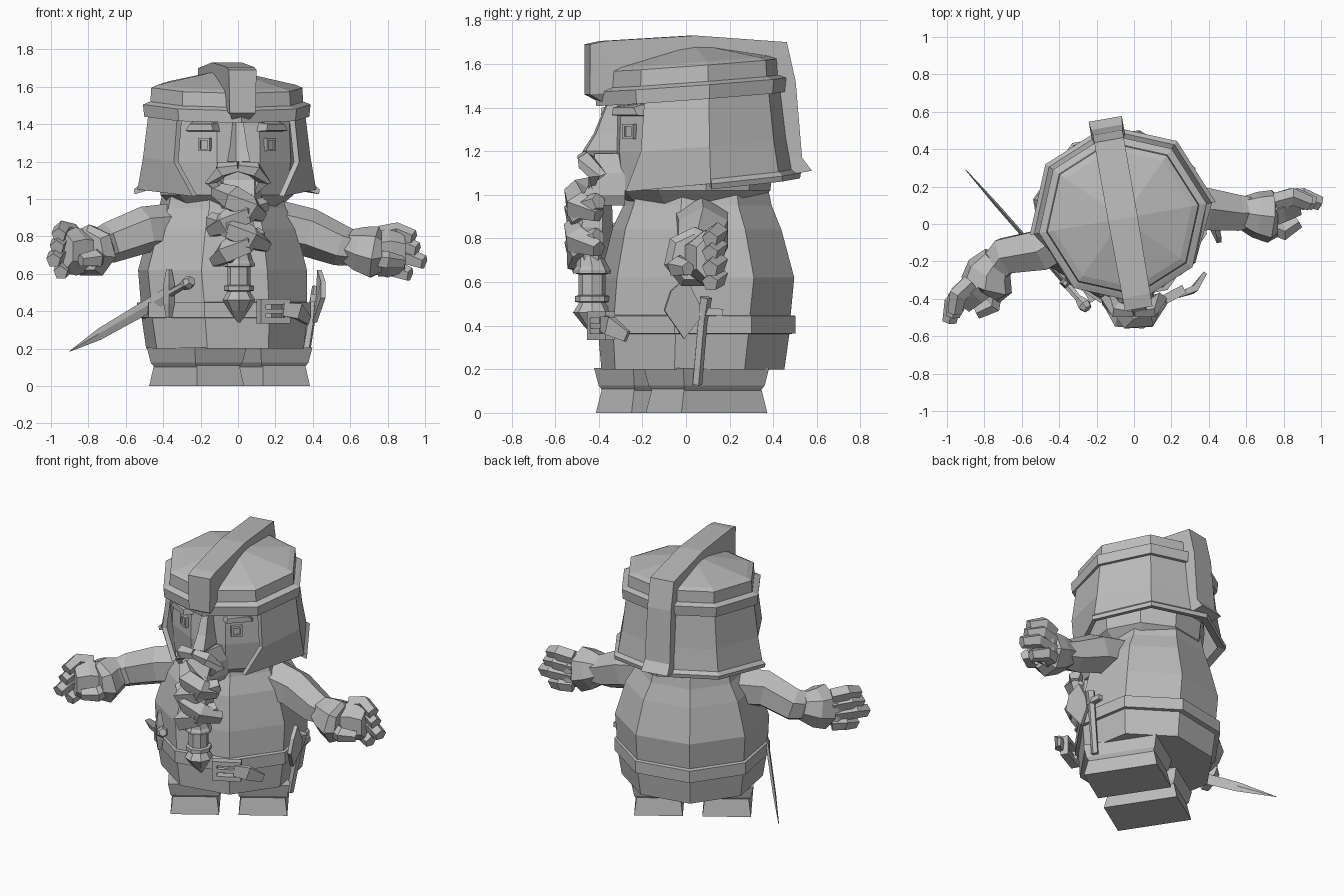
import bpy, bmesh, math
from mathutils import Vector, Matrix

if "Cube" in bpy.data.objects:
    bpy.data.objects.remove(bpy.data.objects["Cube"])

grey = bpy.data.materials.new("plain_grey")
grey.diffuse_color = (0.5, 0.5, 0.5, 1)
grey.use_nodes = True
grey.node_tree.nodes["Principled BSDF"].inputs["Base Color"].default_value = grey.diffuse_color
I = Matrix.Identity(4)


def rot(deg, axis='Z'):
    return Matrix.Rotation(math.radians(deg), 4, axis)


def mesh(name, verts, faces, m=I, thick=0):
    me = bpy.data.meshes.new(name)
    me.from_pydata([m @ Vector(v) for v in verts], [], faces)
    bm = bmesh.new()
    bm.from_mesh(me)
    bmesh.ops.recalc_face_normals(bm, faces=bm.faces)
    bm.to_mesh(me)
    bm.free()
    me.materials.append(grey)
    ob = bpy.data.objects.new(name, me)
    bpy.context.collection.objects.link(ob)
    if thick:
        mod = ob.modifiers.new("thickness", 'SOLIDIFY')
        mod.thickness, mod.offset = thick, 0
    return ob


def loft(name, rings, m=I, closed=True, cap=True, thick=0):
    n = len(rings[0])
    verts = [p for r in rings for p in r]
    faces = [(i*n + j, i*n + (j+1) % n, (i+1)*n + (j+1) % n, (i+1)*n + j)
             for i in range(len(rings)-1) for j in range(n if closed else n-1)]
    if cap:
        faces += [tuple(range(n)), tuple(range(len(verts)-n, len(verts)))]
    return mesh(name, verts, faces, m, thick)


def tube(name, pts, radii, sides=6, m=I, phase=0.0):
    """Sweep along pts; each radius is a number or (upward, sideways)."""
    pts = [Vector(p) for p in pts]
    rings = []
    for i, p in enumerate(pts):
        t = (pts[min(i+1, len(pts)-1)] - pts[max(i-1, 0)]).normalized()
        ref = Vector((0, 0, 1)) if abs(t.z) < 0.9 else Vector((0, 1, 0))
        u = (ref - t * ref.dot(t)).normalized()
        v = t.cross(u)
        a, b = radii[i] if isinstance(radii[i], tuple) else (radii[i],) * 2
        rings.append([p + u*a*math.cos(w) + v*b*math.sin(w)
                      for w in (phase + k*2*math.pi/sides for k in range(sides))])
    return loft(name, rings, m)


def rect(x, y, z):
    return [(-x, -y, z), (x, -y, z), (x, y, z), (-x, y, z)]


def box(name, c, size, m=I):
    x, y, z = (s/2 for s in size)
    loft(name, [rect(x, y, -z), rect(x, y, z)], Matrix.Translation(c) @ m)


def ring(rx, ry, z, cx=0, cy=0, n=8, tilt=0):
    out = []
    for k in range(n):
        w = 2*math.pi*k/n
        y = cy + ry*math.sin(w)
        out.append((cx + rx*math.cos(w), y, z + tilt*y))
    return out


# ---- boots and trousers, turned with the body
for side, s in (("left", -1), ("right", 1)):
    F = Matrix.Translation((-.045, -.02, 0)) @ rot(33) @ Matrix.Translation((s*.21, 0, 0))
    loft(side + "_boot", [rect(.15, .235, 0), rect(.135, .21, .115)], F)
    loft(side + "_trouser", [rect(.135, .205, .10), rect(.15, .22, .125), rect(.165, .235, .205)], F)

# ---- coat and belt
B = Matrix.Translation((-0.075, 0.04, 0)) @ rot(33)
loft("coat", [ring(rx, ry, z, 0, cy) for z, rx, ry, cy in (
    (.20, .435, .425, -.01), (.36, .46, .44, -.005), (.45, .465, .44, .0), (.62, .475, .44, .015),
    (.84, .41, .39, .01), (.95, .345, .35, .015), (1.08, .31, .32, .02))], B)
loft("belt", [ring(r, r-.012, z) for z, r in ((.36, .44), (.365, .48), (.445, .48), (.45, .44))], B)

# ---- buckle with hanging belt end
K = rot(28)
for s in (-1, 1):
    box("buckle_bar", Vector((.19, -.39, .40)) + K @ Vector((s*.075, 0, 0)), (.03, .05, .13), K)
    box("buckle_rail", (.19, -.39, .40 + s*.05), (.17, .05, .03), K)
box("buckle_pin", (.19, -.40, .40), (.12, .025, .025), K)
tube("belt_end", [(.24, -.38, .41), (.32, -.35, .40), (.375, -.27, .35)],
     [(.05, .02), (.06, .025), (.035, .015)], 4, phase=math.pi/4)

# ---- head core
H = Matrix.Translation((-0.06, 0.03, 0)) @ rot(10)
loft("face", [ring(r, r, z, n=10) for z, r in ((.95, .28), (1.02, .36), (1.2, .38), (1.46, .37))], H)
for s in (-1, 1):
    # square eyes with a raised rim, and slanting brows
    E = H @ Matrix.Translation((s*.175, -.322, 1.29)) @ rot(s*36)
    loft("eye", [[(x*r, y, z*r) for x, z in ((-1, -1), (1, -1), (1, 1), (-1, 1))]
                 for r, y in ((.035, .02), (.035, -.015), (.022, -.015), (.022, -.004))], E)
    loft("eyebrow", [[(s*x, -.005 - d, z) for x, z in q] for d, q in (
        (-.03, ((-.09, 1.36), (.10, 1.36), (.07, 1.42), (-.08, 1.41))),
        (.045, ((-.08, 1.365), (.085, 1.365), (.06, 1.40), (-.07, 1.40))))],
         H @ Matrix.Translation((s*.18, -.315, 0)) @ rot(s*36))
# nose: narrow bridge, broad tip
loft("nose", [[(-w, -.33, z), (-w*.6, y, z), (w*.6, y, z), (w, -.33, z)] for z, w, y in (
    (1.44, .03, -.39), (1.28, .05, -.455), (1.20, .065, -.505), (1.17, .05, -.46))], H)

# ---- helmet
T = 0.075
loft("helmet_dome", [ring(r, r, z, tilt=T) for z, r in (
    (1.44, .38), (1.44, .448), (1.505, .455), (1.515, .43), (1.52, .415), (1.595, .41),
    (1.61, .375), (1.69, .02))], H)
# skirt with cheek guards, open at the face
rows = []
for z, r, front in ((1.46, .41, 42), (1.22, .44, 42), (1.05, .47, 56)):
    row = []
    for a in [-front, 0, 45, 90, 135, 180, 180 + front]:
        rr = r - .05 if a < -50 or a > 230 else r
        x, y = rr*math.cos(math.radians(a)), rr*math.sin(math.radians(a))
        row.append((x, y, z + y*(.1 if z < 1.1 else T)))
    rows.append(row)
loft("helmet_skirt", rows, H, closed=False, cap=False, thick=.03)
rim = [[(r*math.cos(k*math.pi/4), r*math.sin(k*math.pi/4), z + .1*r*math.sin(k*math.pi/4))
        for r, z in ((.46, 1.09), (.505, 1.05), (.50, 1.025), (.45, 1.04))] for k in range(5)]
loft("helmet_rim", rim, H)
# crest running from the brow over the top and down the back
crest = [(.045, -.42, 1.42, -.39, 1.44), (.07, -.49, 1.46, -.37, 1.47), (.075, -.49, 1.69, -.33, 1.54),
         (.075, -.42, 1.705, -.30, 1.57), (.08, 0, 1.73, 0, 1.62), (.08, .425, 1.70, .33, 1.57),
         (.08, .466, 1.52, .36, 1.45), (.085, .495, 1.17, .40, 1.17), (.09, .54, 1.11, .42, 1.09)]
loft("helmet_crest", [[(-w, yo, zo), (w, yo, zo), (w, yi, zi), (-w, yi, zi)]
                      for w, yo, zo, yi, zi in crest], H)

# ---- moustache and braided beard
for s in (-1, 1):
    tube("moustache", [(0, -.47, 1.17), (s*.09, -.46, 1.155), (s*.135, -.41, 1.09), (s*.07, -.44, 1.02)],
         [.03, .045, .045, .02], 5)
loft("muzzle", [[(.005 - w, -.28, z), (.005 - w*.7, y, z), (.005 + w*.7, y, z), (.005 + w, -.28, z)]
                for z, w, y in ((1.19, .09, -.42), (1.10, .12, -.42), (1.0, .12, -.47), (.95, .09, -.45))])
tube("beard_core", [(.005, -.42, 1.0), (.005, -.43, .85), (.005, -.435, .69)], [.08, .095, .06], 6)
for i in range(4):
    s, z, w = (-1)**i, .99 - .08*i, (.12, .14, .15, .12)[i]
    tube("beard_strand", [(-s*w, -.40, z + .06), (-s*.03, -.495, z + .015), (s*.06, -.495, z - .04),
                          (s*w, -.40, z - .08)], [.04, .07, .07, .04], 5)
loft("beard_tail", [ring(r, r, z, .005, y, 8) for z, r, y in (
    (.72, .06, -.44), (.67, .075, -.43), (.655, .085, -.43), (.64, .085, -.43), (.635, .062, -.43),
    (.54, .062, -.43), (.535, .08, -.43), (.51, .08, -.43), (.505, .06, -.43), (.46, .088, -.43),
    (.40, .05, -.42), (.34, .008, -.40))])

# ---- arms and gloved hands
tube("left_arm", [(-.28, 0, .85), (-.50, -.14, .835), (-.69, -.17, .765), (-.77, -.26, .74)],
     [.135, .125, .11, .09], 6)
tube("right_arm", [(.18, .07, .86), (.38, .08, .82), (.55, .06, .75), (.64, .06, .73)],
     [.14, .13, .11, .09], 6)
for side, org, yaw, s in (("left", (-.74, -.21, .74), 239, -1), ("right", (.60, .06, .73), 0, 1)):
    M = Matrix.Translation(org) @ rot(yaw)
    tube(side + "_cuff", [(-.02, 0, .02), (.05, -.01, 0), (.13, -s*.02, -.02), (.17, -s*.02, -.02)],
         [.09, .125, .145, .11], 7, M)
    tube(side + "_palm", [(.12, 0, -.02), (.20, s*.03, -.02), (.29, s*.04, -.02)],
         [(.11, .09), (.13, .09), (.10, .06)], 6, M)
    for z, reach in ((.085, .34), (.02, .36), (-.05, .395), (-.115, .32)):
        tube(side + "_finger", [(.16, s*.06, z*.9), (reach - .09, s*.085, z + .01), (reach, s*.05, z - .02)],
             [.05, .05, .04], 5, M)
    tube(side + "_thumb", [(.13, -s*.07, -.05), (.20, -s*.10, -.06), (.28, -s*.05, -.07)],
         [.045, .05, .035], 5, M)

# ---- sword at the left hip
hilt, tip = Vector((-.26, -.44, .555)), Vector((-.90, .29, .185))
at = lambda f: hilt.lerp(tip, f)
tube("sword_blade", [at(.16), at(.2), at(.75), tip], [(.04, .012), (.042, .012), (.032, .01), (.002, .002)], 4)
tube("sword_grip", [at(.04), at(.17)], [.02, .022], 6)
tube("sword_pommel", [at(-.02), at(.01), at(.05)], [.025, .038, .025], 6)
tube("sword_guard", [at(.17) + Vector((0, 0, h)) for h in (-.13, -.05, .05, .13)],
     [.015, .03, .03, .015], 4)

# ---- axe at the right hip
tube("axe_handle", [(.425, .09, .53), (.40, .075, .42), (.355, .05, .13)], [.03, .024, .024], 5)
tube("axe_collar", [(.41, .02, .47), (.41, .17, .46)], [.03, .022], 4, phase=math.pi/4)
mesh("axe_blade", [(.435, .0, .62), (.455, -.07, .56), (.455, -.10, .47), (.41, -.01, .34),
                   (.42, .06, .43), (.43, .06, .50)], [(0, 1, 2, 3, 4, 5)], thick=.025)
